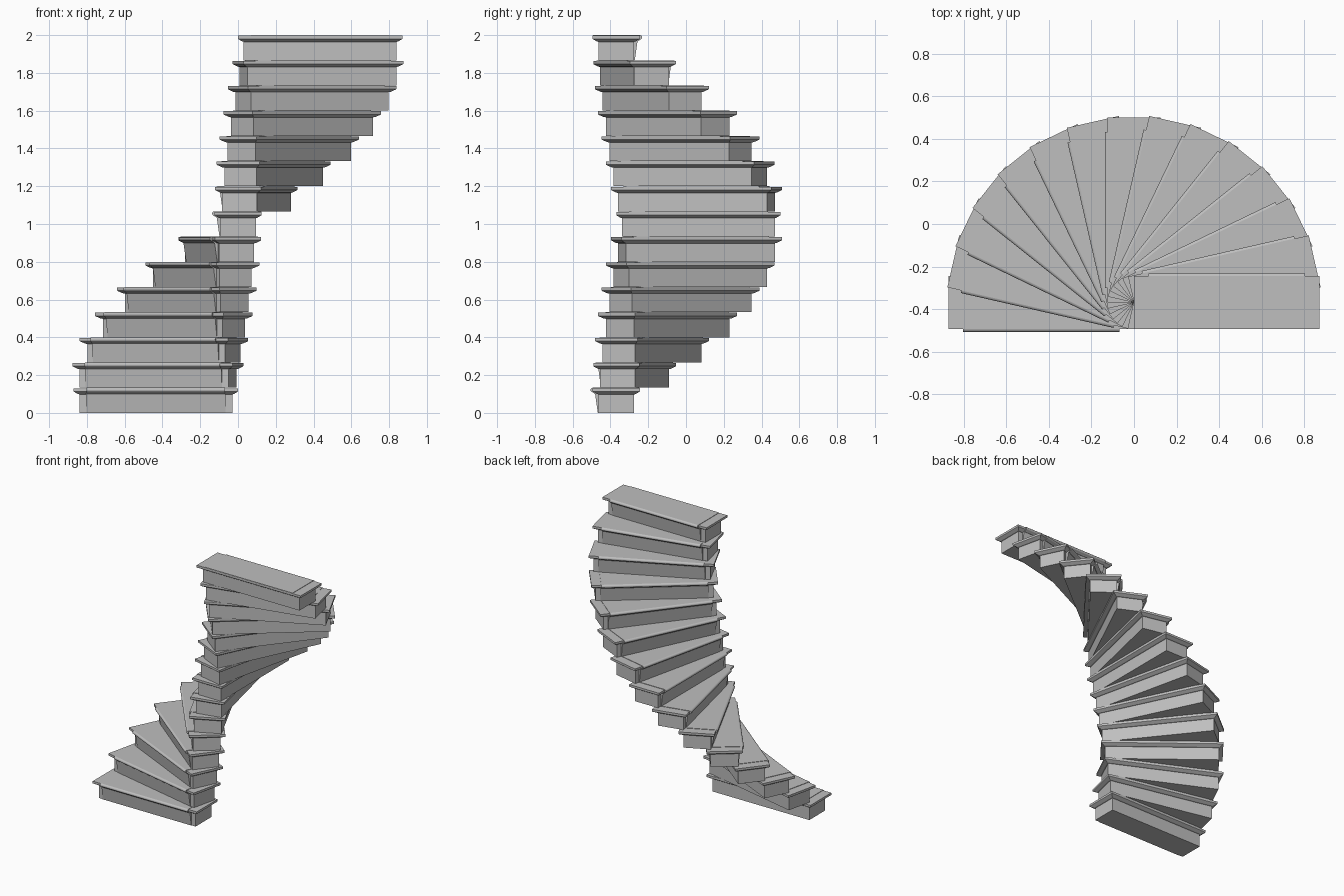
import bpy, bmesh, math
from mathutils import Vector

STEPS = 15
RISE = 2 / STEPS
LENGTH = 0.87
HALF = 0.125          # half depth of a tread
AXIS_Y = -0.369       # turning axis of the stair

cube = bpy.data.objects.get("Cube")
if cube:
    bpy.data.objects.remove(cube)

stone = bpy.data.materials.new("pale grey")
stone.use_nodes = True
GREY = (0.52, 0.52, 0.52, 1)
stone.diffuse_color = GREY
stone.node_tree.nodes["Principled BSDF"].inputs["Base Color"].default_value = GREY


def finish(bm, name):
    bmesh.ops.recalc_face_normals(bm, faces=bm.faces)
    mesh = bpy.data.meshes.new(name)
    bm.to_mesh(mesh)
    bm.free()
    mesh.materials.append(stone)
    return mesh


def stacked_block(name, layers):
    """Rectangular block lofted through (inset, height) layers."""
    bm = bmesh.new()
    rings = []
    for inset, z in layers:
        x0, x1, y = inset - LENGTH, -inset, HALF - inset
        rings.append([bm.verts.new(p) for p in
                      ((x0, -y, z), (x1, -y, z), (x1, y, z), (x0, y, z))])
    for a, b in zip(rings, rings[1:]):
        for i in range(4):
            j = (i + 1) % 4
            bm.faces.new((a[i], a[j], b[j], b[i]))
    bm.faces.new(rings[0])
    bm.faces.new(rings[-1])
    return finish(bm, name)


def extruded_profile(name, profile, x0, x1):
    """Side profile of (y, z) points drawn out along the step."""
    bm = bmesh.new()
    face = bm.faces.new([bm.verts.new((x0, y, z)) for y, z in profile])
    out = bmesh.ops.extrude_face_region(bm, geom=[face])
    moved = [v for v in out["geom"] if isinstance(v, bmesh.types.BMVert)]
    bmesh.ops.translate(bm, verts=moved, vec=Vector((x1 - x0, 0, 0)))
    return finish(bm, name)


# Solid step body with its moulded tread edge
body = stacked_block("step_body", [(0.03, 0), (0.03, 0.098), (0.022, 0.1),
                                   (0.002, 0.112), (0, 0.114), (0, RISE - 0.003)])

# Central tread board with a rounded nose
nose = [(-0.125 - 0.012 * math.cos(a), RISE - 0.012 + 0.012 * math.sin(a))
        for a in (math.radians(d) for d in range(-90, 91, 30))]
board = extruded_profile("tread_board",
                         [(HALF - 0.001, 0.115), (-0.1, 0.1), (-0.115, 0.1)] + nose
                         + [(HALF - 0.001, RISE)], 0.068 - LENGTH, -0.068)

# Riser panel leaning slightly outwards
panel = extruded_profile("riser_panel",
                         [(-0.09, 0), (-0.098, 0), (-0.113, 0.105), (-0.09, 0.105)],
                         0.065 - LENGTH, -0.065)

# Half-turn run of steps
for i in range(STEPS):
    for mesh in (body, board, panel):
        obj = bpy.data.objects.new(f"{mesh.name}_{i + 1}", mesh)
        obj.location = (0, AXIS_Y, i * RISE)
        obj.rotation_euler.z = -math.pi * i / (STEPS - 1)
        bpy.context.collection.objects.link(obj)

# Smooth only the rounded nose
for p in board.polygons:
    p.use_smooth = len(p.vertices) == 4 and p.center.y < -0.12
